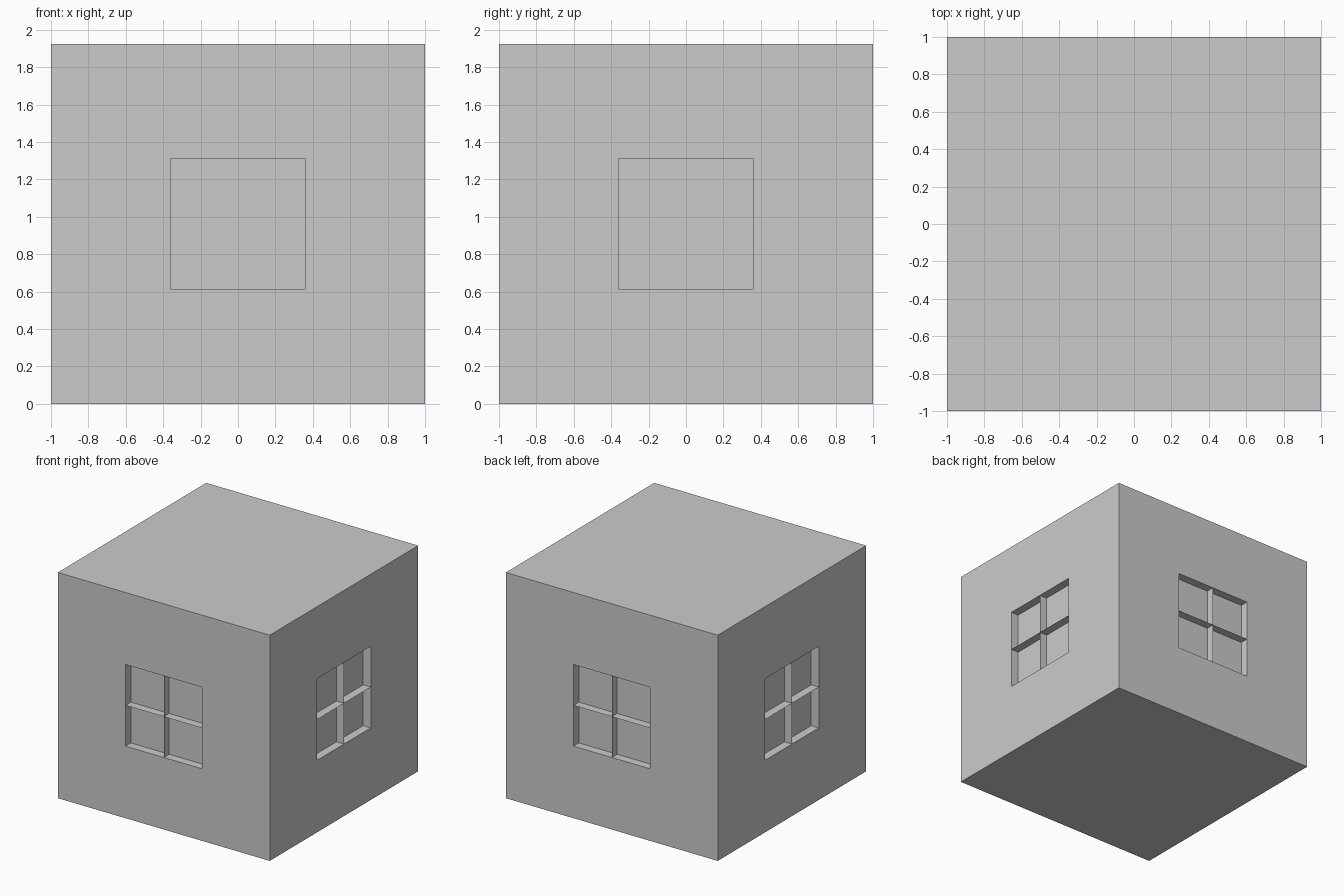
import bpy, bmesh
from math import pi
from mathutils import Matrix, Vector

if "Cube" in bpy.data.objects:
    bpy.data.objects.remove(bpy.data.objects["Cube"])

H = 1.925                 # block height
HW, HH = 0.361, 0.348     # window half width and half height
DEPTH = 0.072             # window recess
MID = H / 2


def make_object(name, bm):
    mesh = bpy.data.meshes.new(name)
    bm.to_mesh(mesh)
    bm.free()
    obj = bpy.data.objects.new(name, mesh)
    bpy.context.collection.objects.link(obj)
    return obj


# house block with a recessed window in each wall
bm = bmesh.new()
bmesh.ops.create_cube(bm, size=2, matrix=Matrix.Translation((0, 0, MID)) @ Matrix.Diagonal((1, 1, MID, 1)))
bm.normal_update()
walls = [f for f in bm.faces if abs(f.normal.z) < 0.5]
for wall in walls:
    n = wall.normal.copy()
    side = Vector((-n.y, n.x, 0))
    bmesh.ops.inset_individual(bm, faces=[wall], thickness=0.3)
    for v in wall.verts:
        s = 1 if v.co.dot(side) > 0 else -1
        t = 1 if v.co.z > MID else -1
        v.co = n + side * (s * HW) + Vector((0, 0, MID + t * HH))
    pane = bmesh.ops.extrude_discrete_faces(bm, faces=[wall])["faces"][0]
    for v in pane.verts:
        v.co -= n * DEPTH
bmesh.ops.recalc_face_normals(bm, faces=bm.faces)
make_object("house_block", bm)

# paper-thin crossed glazing bars, flush with the wall
for i, label in enumerate(("front", "right", "back", "left")):
    bm = bmesh.new()
    turn = Matrix.Rotation(i * pi / 2, 4, 'Z')
    y0, y1 = -1, -1 + DEPTH
    for a in (Vector((HW, 0, 0)), Vector((0, 0, HH))):
        c = Vector((0, 0, MID))
        corners = [c - a + Vector((0, y0, 0)), c + a + Vector((0, y0, 0)),
                   c + a + Vector((0, y1, 0)), c - a + Vector((0, y1, 0))]
        bm.faces.new([bm.verts.new(turn @ p) for p in corners])
    make_object(label + "_window_bars", bm)
